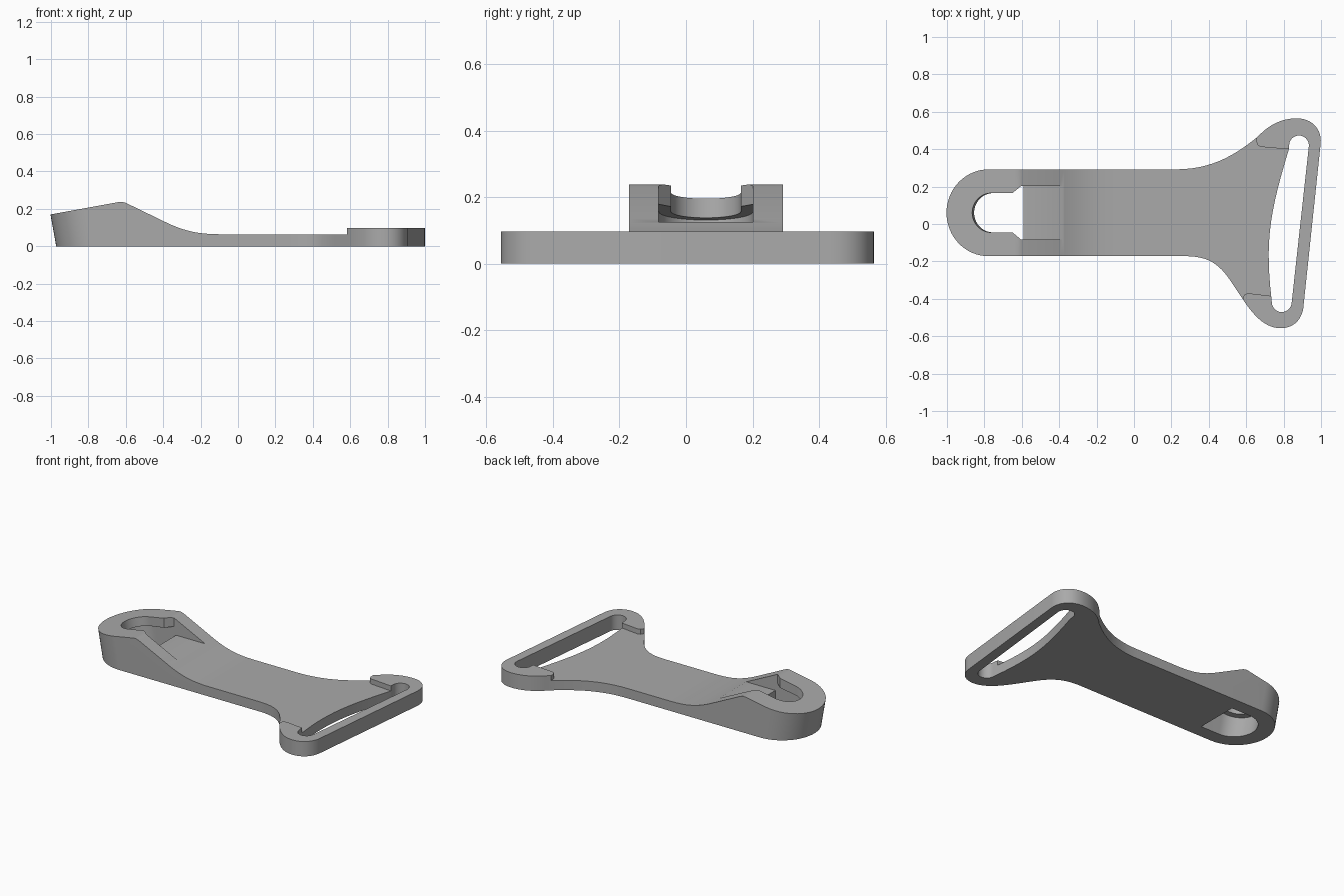
import bpy, bmesh, math
from mathutils import Vector
from mathutils.geometry import interpolate_bezier

TILT = 0.18      # lean of the ring end
MID_Y = 0.06     # centre line of the arm

if "Cube" in bpy.data.objects:
    bpy.data.objects.remove(bpy.data.objects["Cube"])

grey = bpy.data.materials.new("plain grey")
grey.use_nodes = True
grey.diffuse_color = (0.4, 0.4, 0.4, 1)
grey.node_tree.nodes["Principled BSDF"].inputs["Base Color"].default_value = grey.diffuse_color


def curve(a, b, c, d, n=14):
    pts = [Vector((x, y, 0)) for x, y in (a, b, c, d)]
    return [(p.x, p.y) for p in interpolate_bezier(*pts, n)]


def arc(cx, cy, r, start, end, n=32):
    angles = [math.radians(start + (end - start) * i / n) for i in range(n + 1)]
    return [(cx + r * math.cos(a), cy + r * math.sin(a)) for a in angles]


def prism(name, outline, place, low, high):
    """Solid between two copies of an outline; place(u, v, w) gives the point."""
    clean = []
    for p in outline:
        if not clean or math.dist(p, clean[-1]) > 1e-4:
            clean.append(p)
    bm = bmesh.new()
    a, b = ([bm.verts.new(place(u, v, w)) for u, v in clean] for w in (low, high))
    bm.faces.new(a)
    bm.faces.new(b)
    for i in range(len(a)):
        j = (i + 1) % len(a)
        bm.faces.new((a[i], a[j], b[j], b[i]))
    bmesh.ops.recalc_face_normals(bm, faces=bm.faces)
    mesh = bpy.data.meshes.new(name)
    bm.to_mesh(mesh)
    bm.free()
    mesh.materials.append(grey)
    ob = bpy.data.objects.new(name, mesh)
    bpy.context.collection.objects.link(ob)
    return ob


def upright(u, v, w):
    return (u, v, w)


def leaning(u, v, w):
    return (u - TILT * w if u < -0.7 else u, v, w)


def sideways(u, v, w):
    return (u, w, v)


def combine(target, tool, operation="DIFFERENCE"):
    mod = target.modifiers.new(tool.name, "BOOLEAN")
    mod.operation = operation
    mod.solver = "EXACT"
    mod.object = tool
    bpy.context.view_layer.objects.active = target
    bpy.ops.object.modifier_apply(modifier=mod.name)
    bpy.data.objects.remove(tool)


# Plan of the whole clip: ring end, arm, flared strap end
plan = arc(-0.74, MID_Y, 0.232, 270, 90)
plan += curve((0.22, 0.292), (0.42, 0.292), (0.54, 0.37), (0.66, 0.465))
plan += curve((0.66, 0.465), (0.72, 0.53), (0.79, 0.565), (0.87, 0.565))
plan += curve((0.87, 0.565), (0.95, 0.565), (1.005, 0.51), (0.998, 0.43))
plan += curve((0.905, -0.45), (0.895, -0.515), (0.85, -0.557), (0.785, -0.557))
plan += curve((0.785, -0.557), (0.70, -0.557), (0.64, -0.49), (0.58, -0.40))
plan += curve((0.52, -0.31), (0.45, -0.20), (0.38, -0.172), (0.27, -0.172))
body = prism("strap_clip", plan, leaning, 0, 0.35)

# Side profile: tilted ring, ramp, thin arm, thicker strap end
side = [(-1.2, 0), (-1.2, 0.17 - 0.2 * TILT)]
side += [(-0.64, 0.236), (-0.62, 0.238), (-0.6, 0.232)]
side += curve((-0.40, 0.135), (-0.28, 0.075), (-0.2, 0.064), (-0.08, 0.064))
side += [(0.5, 0.064), (0.5, 0.097), (1.2, 0.097), (1.2, 0)]
combine(body, prism("side_profile", side, sideways, -1, 1), "INTERSECT")

# Recess that leaves a raised rim round the slot
recess = [(0.45, 0.7), (0.655, 0.7), (0.655, 0.44), (0.662, 0.42), (0.68, 0.412),
          (0.82, 0.40), (0.87, 0.40), (0.79, -0.385), (0.735, -0.385),
          (0.61, -0.37), (0.592, -0.376), (0.583, -0.39), (0.578, -0.7), (0.45, -0.7)]
combine(body, prism("rim_recess", recess, upright, 0.064, 0.3))

# Strap slot with a bowed inner edge
slot = arc(0.882, 0.42, 0.053, 165, -5, 16)
slot += arc(0.79, -0.418, 0.053, -5, -180, 16)
slot += curve((0.735, -0.40), (0.70, -0.09), (0.725, 0.06), (0.828, 0.40))
combine(body, prism("strap_slot", slot, upright, -0.1, 0.3))

# Pocket in the ramp
pocket = [(-0.605, -0.082), (-0.36, -0.082), (-0.36, 0.202), (-0.605, 0.202)]
combine(body, prism("ramp_pocket", pocket, upright, 0.125, 0.5))

# Keyhole through the ring with chamfered mouth
hole = arc(-0.725, MID_Y, 0.105, 270, 90)
hole += [(-0.65, 0.165), (-0.605, 0.202), (-0.59, 0.202),
         (-0.59, -0.082), (-0.605, -0.082), (-0.65, -0.045)]
combine(body, prism("keyhole", hole, leaning, -0.1, 0.5))

# Wider cavity below, its ceiling parallel to the ring top
cavity = arc(-0.725, MID_Y, 0.142, 270, 90)
cavity += [(-0.59, 0.202), (-0.59, -0.082)]


def under_ring(u, v, w):
    z = -0.1 if w == 0 else 0.178 + TILT * (u + 0.605)
    return leaning(u, v, z)


combine(body, prism("under_cavity", cavity, under_ring, 0, 1))

bpy.ops.object.select_all(action="DESELECT")
body.select_set(True)
bpy.context.view_layer.objects.active = body
bpy.ops.object.shade_smooth_by_angle(angle=math.radians(30))
